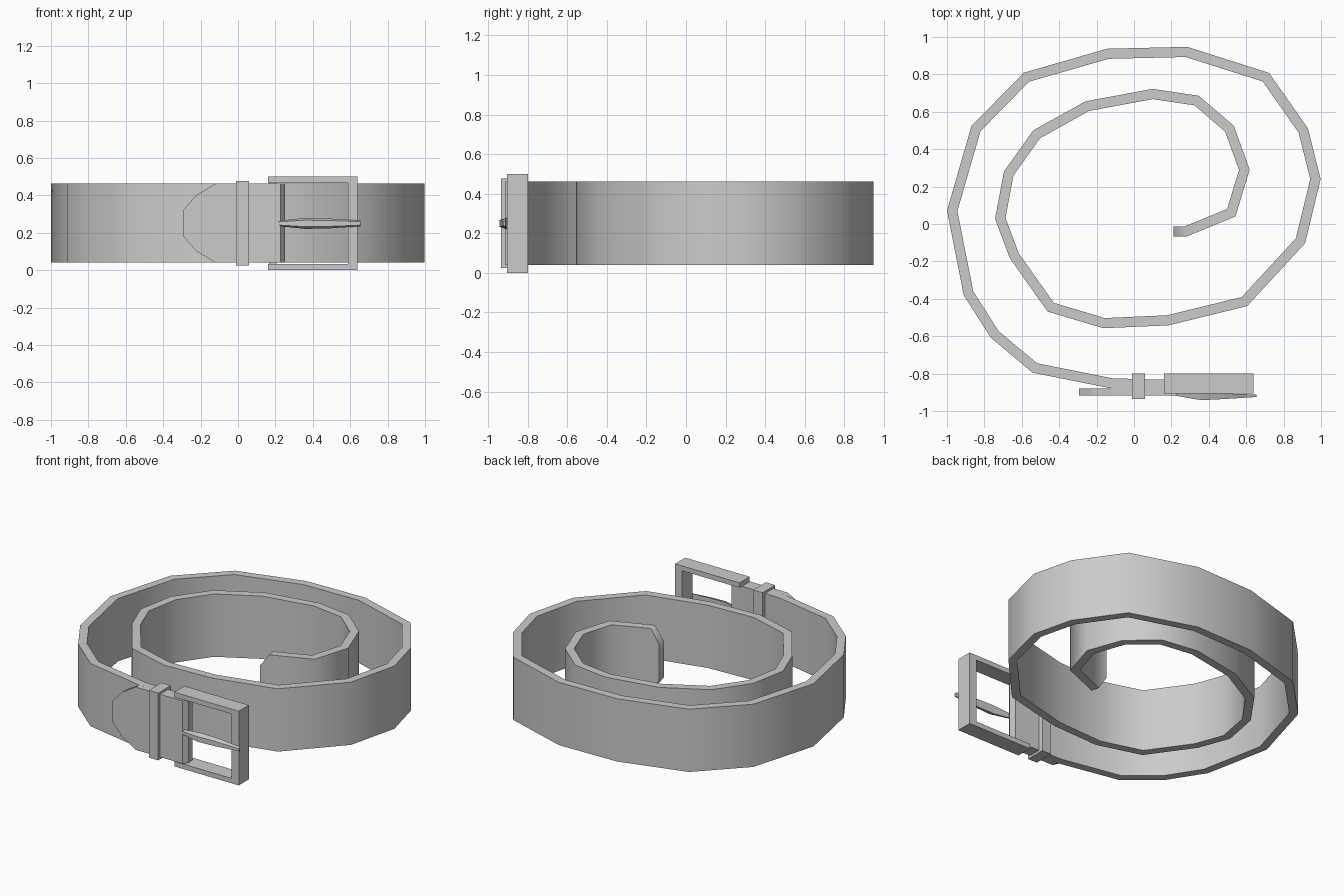
import bpy, bmesh, math
from mathutils import Vector

if "Cube" in bpy.data.objects:
    bpy.data.objects.remove(bpy.data.objects["Cube"])

Z0, Z1 = 0.04, 0.463
MID = (Z0 + Z1) / 2


def finish(name, bm, smooth=False):
    bmesh.ops.recalc_face_normals(bm, faces=bm.faces)
    me = bpy.data.meshes.new(name)
    bm.to_mesh(me)
    bm.free()
    ob = bpy.data.objects.new(name, me)
    bpy.context.collection.objects.link(ob)
    if smooth:
        me.shade_smooth()
        me.set_sharp_from_angle(angle=math.radians(60))
    return ob


def loft(name, rings, closed=False, smooth=False):
    """Skin a list of equal-length vertex rings, capping the ends unless closed."""
    bm = bmesh.new()
    rs = [[bm.verts.new(p) for p in r] for r in rings]
    n = len(rs[0])
    pairs = list(zip(rs, rs[1:])) + ([(rs[-1], rs[0])] if closed else [])
    for a, b in pairs:
        for i in range(n):
            j = (i + 1) % n
            bm.faces.new((a[i], a[j], b[j], b[i]))
    if not closed:
        bm.faces.new(rs[0])
        bm.faces.new(rs[-1])
    return finish(name, bm, smooth)


def plate(name, outline, y0, y1):
    """Extrude an xz outline along y."""
    return loft(name, [[(x, y, z) for x, z in outline] for y in (y0, y1)])


def rect(x0, x1, z0, z1):
    return [(x0, z0), (x1, z0), (x1, z1), (x0, z1)]


# Coiled strap: mitred ribbon along a spiral, narrowed at the inner tip
path = [Vector(p) for p in (
    (0.245, -0.862), (-0.12, -0.852), (-0.53, -0.77), (-0.745, -0.59), (-0.885, -0.37),
    (-0.972, 0.07), (-0.845, 0.51), (-0.575, 0.785), (-0.14, 0.91), (0.28, 0.92),
    (0.705, 0.785), (0.905, 0.50), (0.97, 0.24), (0.89, -0.09), (0.59, -0.415),
    (0.18, -0.515), (-0.16, -0.53), (-0.445, -0.445), (-0.64, -0.17), (-0.715, 0.03),
    (-0.67, 0.27), (-0.52, 0.48), (-0.25, 0.63), (0.10, 0.695), (0.335, 0.66),
    (0.51, 0.51), (0.59, 0.29), (0.52, 0.06), (0.275, -0.04), (0.21, -0.04))]
rings = []
for i, p in enumerate(path):
    d0 = (p - path[i - 1]).normalized() if i else (path[1] - p).normalized()
    d1 = (path[i + 1] - p).normalized() if i + 1 < len(path) else d0
    t = (d0 + d1).normalized()
    off = Vector((-t.y, t.x)) * 0.027 / t.dot(d0)
    a, b = p - off, p + off
    h = 0.12 if p is path[-1] else (Z1 - Z0) / 2
    rings.append([(a.x, a.y, MID - h), (b.x, b.y, MID - h),
                  (b.x, b.y, MID + h), (a.x, a.y, MID + h)])
loft("coiled_strap", rings, smooth=True)

# Folded-back end of the strap with a rounded tip
half = [(0.228, Z1), (-0.12, Z1), (-0.225, 0.40), (-0.294, 0.32)]
plate("folded_strap_end", half + [(x, 2 * MID - z) for x, z in reversed(half)], -0.916, -0.88)

# Chamfered fold around the buckle pin
loft("strap_fold", [[(0.22, -0.837, z), (0.245, -0.84, z), (0.25, -0.885, z),
                     (0.228, -0.916, z), (0.21, -0.916, z)] for z in (Z0, Z1)])

# Keeper loop: square band around both strap layers
loft("keeper_loop", [[(x, y, z) for y, z in corners] for x, corners in (
    (-0.01, rect(-0.935, -0.80, 0.025, 0.478)),
    (0.06, rect(-0.935, -0.80, 0.025, 0.478)),
    (0.06, rect(-0.916, -0.83, Z0, Z1)),
    (-0.01, rect(-0.916, -0.83, Z0, Z1)))], closed=True)

# Buckle: C-shaped frame closed by a pin hidden in the fold
plate("buckle_frame", [(0.16, 0), (0.64, 0), (0.64, 0.5), (0.16, 0.5), (0.16, 0.467),
                       (0.587, 0.467), (0.587, 0.033), (0.16, 0.033)], -0.906, -0.798)
plate("buckle_pin", rect(0.165, 0.205, 0.01, 0.49), -0.89, -0.85)

# Tongue: tapered prong resting on the frame
loft("buckle_tongue", [[(x, y0, 0.25 - h), (x, y1, 0.25 - h * 0.6),
                        (x, y1, 0.25 + h * 0.6), (x, y0, 0.25 + h)]
                       for x, y0, y1, h in ((0.215, -0.90, -0.917, 0.014),
                                            (0.36, -0.906, -0.942, 0.029),
                                            (0.48, -0.906, -0.936, 0.027),
                                            (0.655, -0.912, -0.925, 0.015))])
